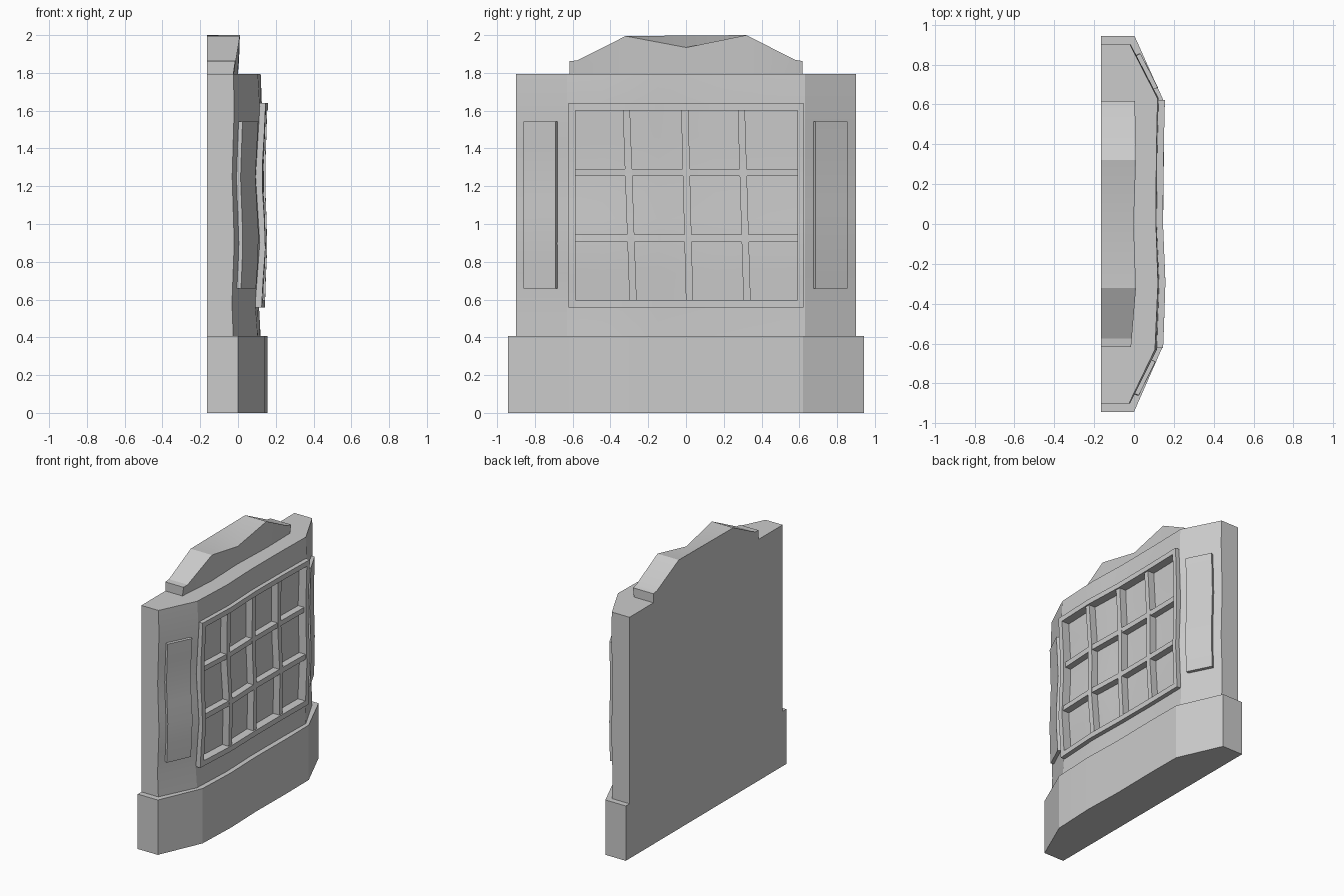
import bpy, bmesh
from mathutils import Vector

if "Cube" in bpy.data.objects:
    bpy.data.objects.remove(bpy.data.objects["Cube"])

BACK = -0.165
PARTS = []


def lerp_table(table, t):
    """Piecewise linear lookup."""
    if t <= table[0][0]:
        return table[0][1]
    for (a, va), (b, vb) in zip(table, table[1:]):
        if t <= b:
            return va + (vb - va) * (t - a) / (b - a)
    return table[-1][1]


def steps(a, b, n):
    return [a + (b - a) * i / n for i in range(n + 1)]


def slab(name, us, vs, front, back):
    """Closed block between two grids of points."""
    bm = bmesh.new()
    nu, nv = len(us), len(vs)
    f = [[bm.verts.new(front(u, v)) for v in vs] for u in us]
    b = [[bm.verts.new(back(u, v)) for v in vs] for u in us]
    for i in range(nu - 1):
        for j in range(nv - 1):
            bm.faces.new((f[i][j], f[i + 1][j], f[i + 1][j + 1], f[i][j + 1]))
            bm.faces.new((b[i][j], b[i][j + 1], b[i + 1][j + 1], b[i + 1][j]))
    for j in (0, nv - 1):
        for i in range(nu - 1):
            bm.faces.new((f[i][j], b[i][j], b[i + 1][j], f[i + 1][j]))
    for i in (0, nu - 1):
        for j in range(nv - 1):
            bm.faces.new((f[i][j], f[i][j + 1], b[i][j + 1], b[i][j]))
    bmesh.ops.recalc_face_normals(bm, faces=bm.faces)
    me = bpy.data.meshes.new(name)
    bm.to_mesh(me)
    bm.free()
    ob = bpy.data.objects.new(name, me)
    bpy.context.collection.objects.link(ob)
    PARTS.append(ob)
    return ob


# warped wall surface: bay profile plus a gentle vertical wave
PLAN = [(-0.9, -0.025), (-0.63, 0.105), (-0.3, 0.12), (0, 0.11), (0.35, 0.112), (0.63, 0.118), (0.9, -0.02)]
WAVE = [(0.4, 0.0), (0.58, -0.014), (0.9, 0.01), (1.25, -0.012), (1.62, 0.01), (1.8, 0)]
AMOUNT = [(-0.9, 0.5), (-0.63, 1), (0, 0.4), (0.63, 0.6), (0.9, 0.4)]


def wall(y, z, d=0.0):
    x = lerp_table(PLAN, y) + lerp_table(WAVE, z) * lerp_table(AMOUNT, y)
    n = Vector((1, 0, 0))
    if abs(y) > 0.635:
        n = Vector((0.9, 0.44 if y > 0 else -0.44, 0))
    return Vector((x, y, z)) + n * d


def wall_block(name, y0, y1, z0, z1, d0, d1, lean=0.0):
    """Block that follows the warped wall, from depth d0 to d1."""
    us = steps(y0, y1, max(1, round((y1 - y0) / 0.15)))
    vs = steps(z0, z1, max(1, round((z1 - z0) / 0.15)))

    def at(d):
        return lambda u, v: wall(u + lean * (v - 1.1), v, d)
    return slab(name, us, vs, at(d1), at(d0))


# wall
body = slab("wall", [-0.9, -0.63, -0.45, -0.3, -0.15, 0, 0.17, 0.35, 0.5, 0.63, 0.9],
            [0.3, 0.4, 0.58, 0.74, 0.9, 1.07, 1.25, 1.43, 1.62, 1.795],
            wall, lambda y, z: (BACK, y, z))

# window recess
cutter = wall_block("recess_cutter", -0.585, 0.59, 0.597, 1.602, -0.03, 0.1)
PARTS.remove(cutter)
cutter.hide_render = True
mod = body.modifiers.new("recess", "BOOLEAN")
mod.operation = "DIFFERENCE"
mod.solver = "EXACT"
mod.object = cutter
bpy.context.view_layer.objects.active = body
bpy.ops.object.modifier_apply(modifier="recess")
bpy.data.objects.remove(cutter)

# base plinth
BASE = [(-0.943, 0.0), (-0.62, 0.142), (-0.3, 0.155), (0, 0.146), (0.35, 0.15), (0.62, 0.148), (0.943, 0.003)]
slab("base", [p[0] for p in BASE], [0, 0.408],
     lambda y, z: (lerp_table(BASE, y), y, z), lambda y, z: (BACK, y, z))

# crown with a dip in the middle of its front edge
TOP = [(-0.618, 1.862), (-0.575, 1.866), (-0.32, 1.995), (0.32, 2.0), (0.575, 1.87), (0.618, 1.862)]
DIP = [(-0.32, 0), (0, 0.063), (0.32, 0)]
LIP = [(-0.618, -0.015), (-0.32, 0.01), (0, -0.002), (0.32, 0.01), (0.618, 0.005)]
slab("crown", [-0.618, -0.575, -0.32, 0, 0.32, 0.575, 0.618], [0, 1],
     lambda y, t: (lerp_table(LIP, y) - 0.012 * (1 - t), y,
                   1.78 + t * (lerp_table(TOP, y) - lerp_table(DIP, y) - 1.78)),
     lambda y, t: (BACK, y, 1.78 + t * (lerp_table(TOP, y) - 1.78)))

# window frame
for side, y0, y1 in (("left", -0.623, -0.585), ("right", 0.59, 0.623)):
    wall_block("frame_" + side, y0, y1, 0.558, 1.64, -0.01, 0.032)
for side, z0, z1 in (("bottom", 0.558, 0.597), ("top", 1.602, 1.64)):
    wall_block("frame_" + side, -0.585, 0.59, z0, z1, -0.01, 0.032)

# glazing bars
for i, (y, lean) in enumerate(((-0.298, -0.035), (0.006, -0.025), (0.308, -0.03))):
    wall_block(f"vertical_bar_{i}", y - 0.019, y + 0.019, 0.59, 1.61, -0.04, 0.022, lean)
for i, z in enumerate((0.925, 1.272)):
    wall_block(f"horizontal_bar_{i}", -0.59, 0.595, z - 0.019, z + 0.019, -0.04, 0.02)

# raised side panels
for side, y0, y1 in (("left", -0.85, -0.68), ("right", 0.675, 0.845)):
    wall_block("side_panel_" + side, y0, y1, 0.658, 1.542, -0.01, 0.024)

# soft shading with sharp corners
for ob in PARTS:
    ob.select_set(True)
bpy.context.view_layer.objects.active = body
bpy.ops.object.shade_smooth_by_angle(angle=0.35)
